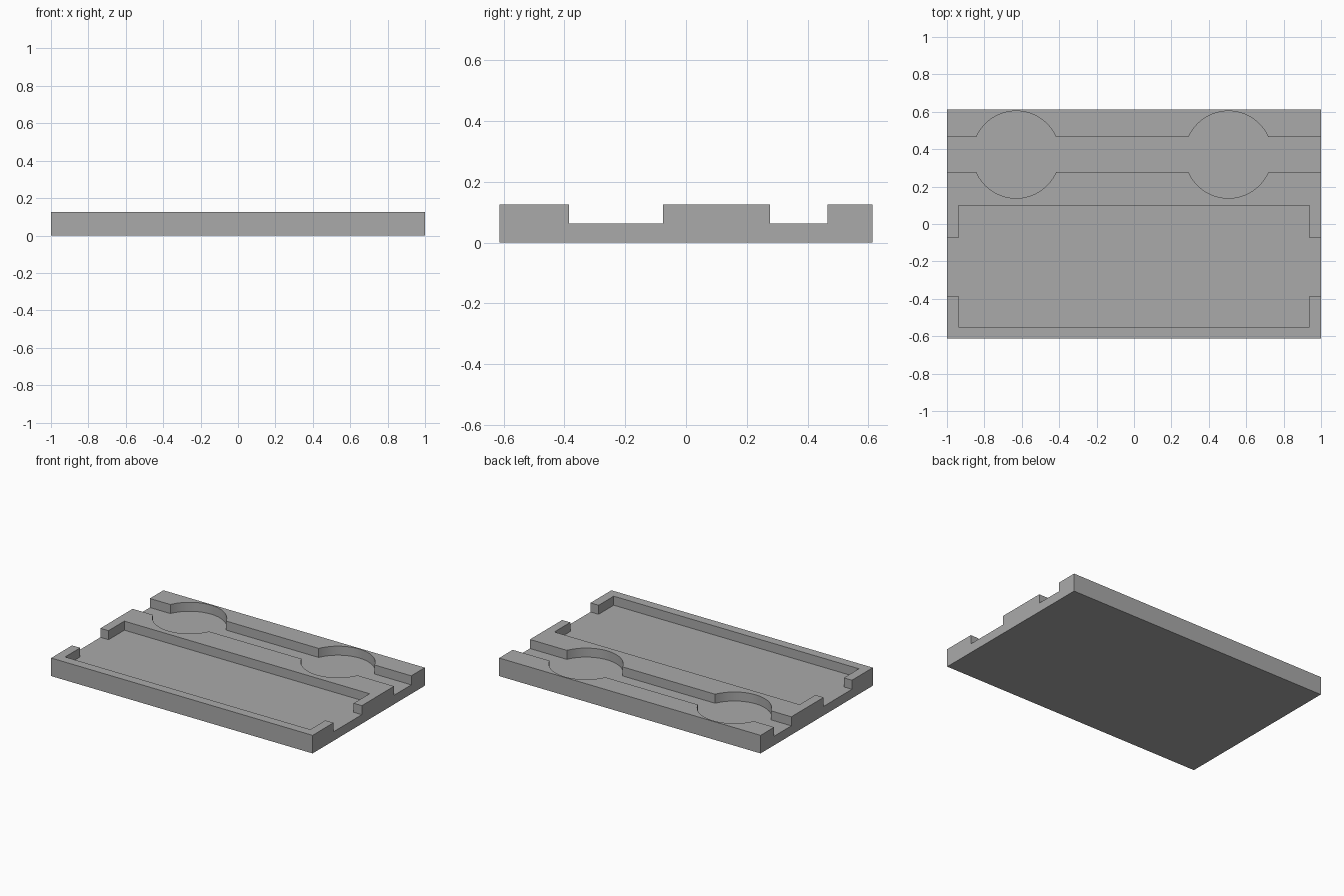
import bpy
import bmesh
from math import asin, cos, sin, pi, radians, sqrt

if "Cube" in bpy.data.objects:
    bpy.data.objects.remove(bpy.data.objects["Cube"], do_unlink=True)

HALF_X, HALF_Y = 1.0, 0.613
HEIGHT, FLOOR = 0.125, 0.0625
OVER = 0.1                      # how far the cutters overshoot the tray

grey = bpy.data.materials.new("plain grey")
grey.use_nodes = True
colour = (0.4, 0.4, 0.4, 1)
grey.diffuse_color = colour
grey.node_tree.nodes["Principled BSDF"].inputs["Base Color"].default_value = colour


def prism(name, outline, bottom, top):
    """Extrude a counter-clockwise plan outline between two heights."""
    bm = bmesh.new()
    face = bm.faces.new([bm.verts.new((x, y, bottom)) for x, y in outline])
    grown = bmesh.ops.extrude_face_region(bm, geom=[face])["geom"]
    verts = [g for g in grown if isinstance(g, bmesh.types.BMVert)]
    bmesh.ops.translate(bm, verts=verts, vec=(0, 0, top - bottom))
    bmesh.ops.recalc_face_normals(bm, faces=bm.faces)
    mesh = bpy.data.meshes.new(name)
    bm.to_mesh(mesh)
    bm.free()
    mesh.materials.append(grey)
    obj = bpy.data.objects.new(name, mesh)
    bpy.context.collection.objects.link(obj)
    return obj


def arc(cx, cy, radius, start, end, steps=32):
    angles = [start + (end - start) * i / steps for i in range(steps + 1)]
    return [(cx + radius * cos(a), cy + radius * sin(a)) for a in angles]


# Solid tray block
tray = prism("tray", [(-HALF_X, -HALF_Y), (HALF_X, -HALF_Y),
                      (HALF_X, HALF_Y), (-HALF_X, HALF_Y)], 0, HEIGHT)

# Wide front pocket with an opening at each end
px, front, back, gap_front, gap_back = 0.938, -0.55, 0.098, -0.385, -0.075
end = HALF_X + OVER
right_side = [(px, front), (px, gap_front), (end, gap_front),
              (end, gap_back), (px, gap_back), (px, back)]
left_side = [(-x, y) for x, y in reversed(right_side)]
pocket = prism("pocket_cutter", right_side + left_side, FLOOR, HEIGHT + OVER)

# Narrow rear channel that widens into two round wells
cy, half_width, radius = 0.371, 0.094, 0.233
wells = (-0.63, 0.505)
a = asin(half_width / radius)
lower = [(-end, cy - half_width)]
for cx in wells:
    lower += arc(cx, cy, radius, pi + a, 2 * pi - a)
lower.append((end, cy - half_width))
upper = [(x, 2 * cy - y) for x, y in reversed(lower)]
channel = prism("channel_cutter", lower + upper, FLOOR, HEIGHT + OVER)

# Carve the recesses
bpy.context.view_layer.objects.active = tray
for cutter in (pocket, channel):
    cutter.hide_render = True
    cut = tray.modifiers.new(cutter.name, "BOOLEAN")
    cut.operation = "DIFFERENCE"
    cut.solver = "EXACT"
    cut.object = cutter
    bpy.ops.object.modifier_apply(modifier=cut.name)
    bpy.data.objects.remove(cutter, do_unlink=True)

# Smooth well walls, crisp edges elsewhere
bpy.ops.object.select_all(action="DESELECT")
tray.select_set(True)
bpy.ops.object.shade_smooth_by_angle(angle=radians(30))
